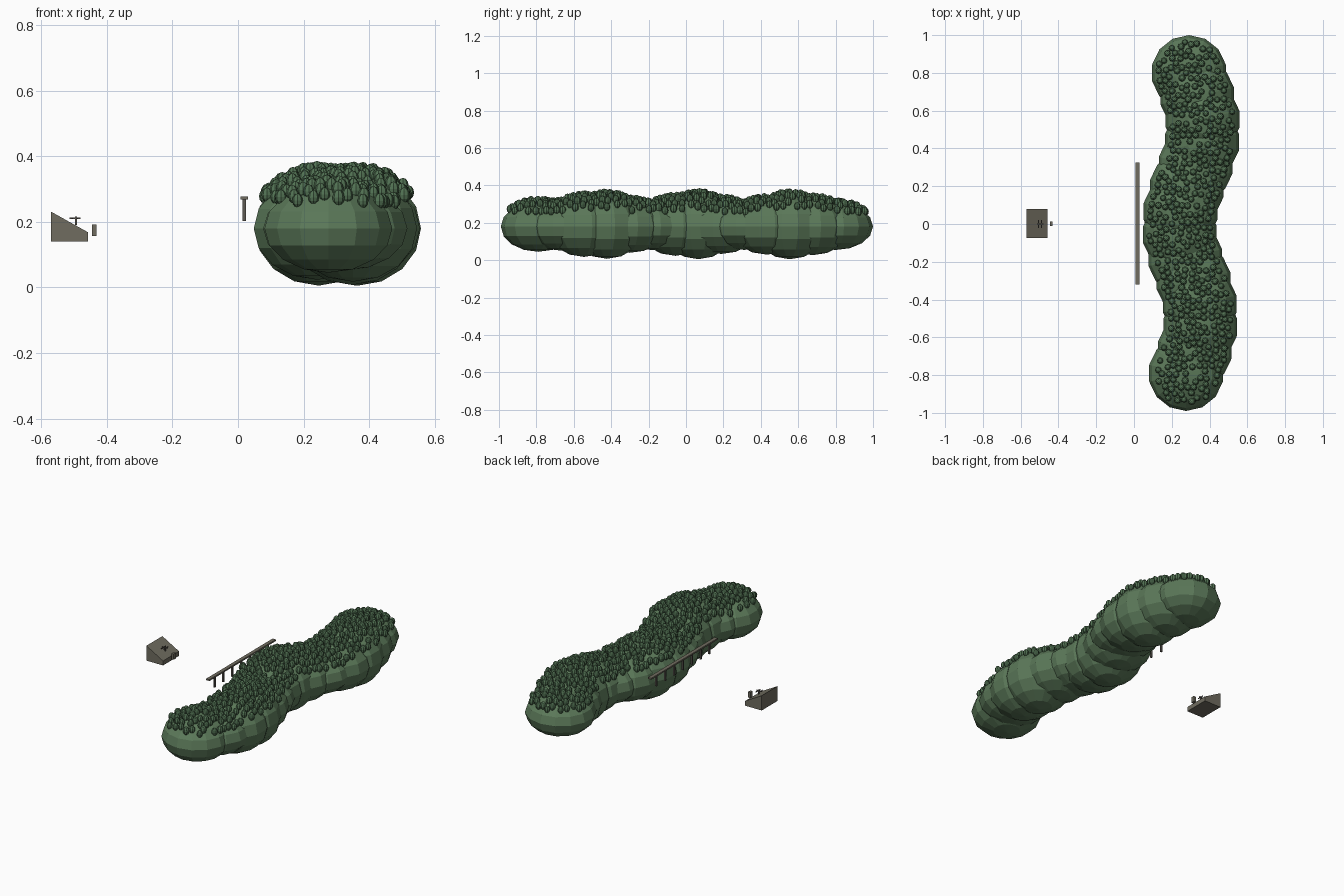
import bpy, bmesh, math, random
from mathutils import Matrix, Vector

random.seed(7)
cube = bpy.data.objects.get("Cube")
if cube:
    bpy.data.objects.remove(cube, do_unlink=True)


def material(name, rgb):
    m = bpy.data.materials.new(name)
    m.use_nodes = True
    m.diffuse_color = (*rgb, 1)
    m.node_tree.nodes["Principled BSDF"].inputs["Base Color"].default_value = (*rgb, 1)
    return m


leaf = material("hedge green", (0.105, 0.19, 0.10))
tuft = material("tuft green", (0.085, 0.17, 0.088))
stone = material("warm grey", (0.16, 0.15, 0.115))
wood = material("dark wood", (0.11, 0.10, 0.085))


def finish(name, bm, mat):
    bmesh.ops.recalc_face_normals(bm, faces=bm.faces)
    mesh = bpy.data.meshes.new(name)
    bm.to_mesh(mesh)
    bm.free()
    mesh.materials.append(mat)
    obj = bpy.data.objects.new(name, mesh)
    bpy.context.collection.objects.link(obj)
    return obj


def add_ball(bm, centre, radii, segments, rings):
    matrix = Matrix.Translation(centre) @ Matrix.Diagonal((*radii, 1))
    bmesh.ops.create_uvsphere(bm, u_segments=segments, v_segments=rings, radius=1, matrix=matrix)


def add_box(bm, low, high):
    low, high = Vector(low), Vector(high)
    matrix = Matrix.Translation((low + high) / 2) @ Matrix.Diagonal((*(high - low), 1))
    bmesh.ops.create_cube(bm, size=1, matrix=matrix)


# Winding mound of overlapping squashed balls
MID = 0.18
balls = []
COUNT = 14
for i in range(COUNT):
    y = -0.79 + 1.59 * i / (COUNT - 1)
    x = 0.30 - 0.06 * math.cos(math.tau * y) + 0.012 * y
    height = 0.15 + 0.025 * math.cos(math.tau * (y - 0.05) / 0.51)
    balls.append((Vector((x, y, MID)), Vector((0.2, 0.2, height))))

bm = bmesh.new()
for centre, radii in balls:
    add_ball(bm, centre, radii, 14, 8)
finish("hedge_body", bm, leaf)


def surface_height(x, y):
    best = 0
    for c, r in balls:
        d = ((x - c.x) / r.x) ** 2 + ((y - c.y) / r.y) ** 2
        if d < 0.68:
            best = max(best, c.z + r.z * math.sqrt(1 - d))
    return best


# Small leaf tufts scattered over the upper surface
bm = bmesh.new()
placed = []
for _ in range(6000):
    x, y = random.uniform(0.05, 0.57), random.uniform(-0.97, 0.97)
    z = surface_height(x, y)
    if z < 0.25 or any((x - a) ** 2 + (y - b) ** 2 < 0.028 ** 2 for a, b in placed):
        continue
    placed.append((x, y))
    r = random.uniform(0.016, 0.019)
    add_ball(bm, (x, y, z + 0.007), (r, r, r * 1.3), 8, 6)
    if len(placed) == 470:
        break
finish("hedge_tufts", bm, tuft)

# Railing beside the mound
bm = bmesh.new()
add_box(bm, (0.008, -0.32, 0.268), (0.03, 0.325, 0.277))
finish("handrail", bm, stone)
bm = bmesh.new()
for i in range(7):
    y = -0.255 + 0.086 * i
    add_box(bm, (0.014, y - 0.005, 0.203), (0.024, y + 0.005, 0.27))
finish("railing_posts", bm, wood)

# Wedge block sloping down towards the mound
bm = bmesh.new()
profile = [(-0.57, 0.14), (-0.457, 0.14), (-0.457, 0.168), (-0.57, 0.231)]
face = bm.faces.new([bm.verts.new((x, -0.075, z)) for x, z in profile])
side = bmesh.ops.extrude_face_region(bm, geom=[face])
bmesh.ops.translate(bm, vec=(0, 0.155, 0),
                    verts=[v for v in side["geom"] if isinstance(v, bmesh.types.BMVert)])
finish("wedge_block", bm, stone)

# Little post at the foot of the slope
bm = bmesh.new()
add_box(bm, (-0.446, -0.01, 0.157), (-0.431, 0.012, 0.192))
finish("foot_post", bm, stone)

# Small frame resting on the slope
bm = bmesh.new()
for x in (-0.506, -0.49):
    add_box(bm, (x - 0.002, -0.02, 0.208), (x + 0.002, 0.022, 0.212))
add_box(bm, (-0.514, -0.002, 0.208), (-0.48, 0.002, 0.213))
add_box(bm, (-0.497, -0.003, 0.19), (-0.491, 0.003, 0.217))
finish("slope_frame", bm, wood)
